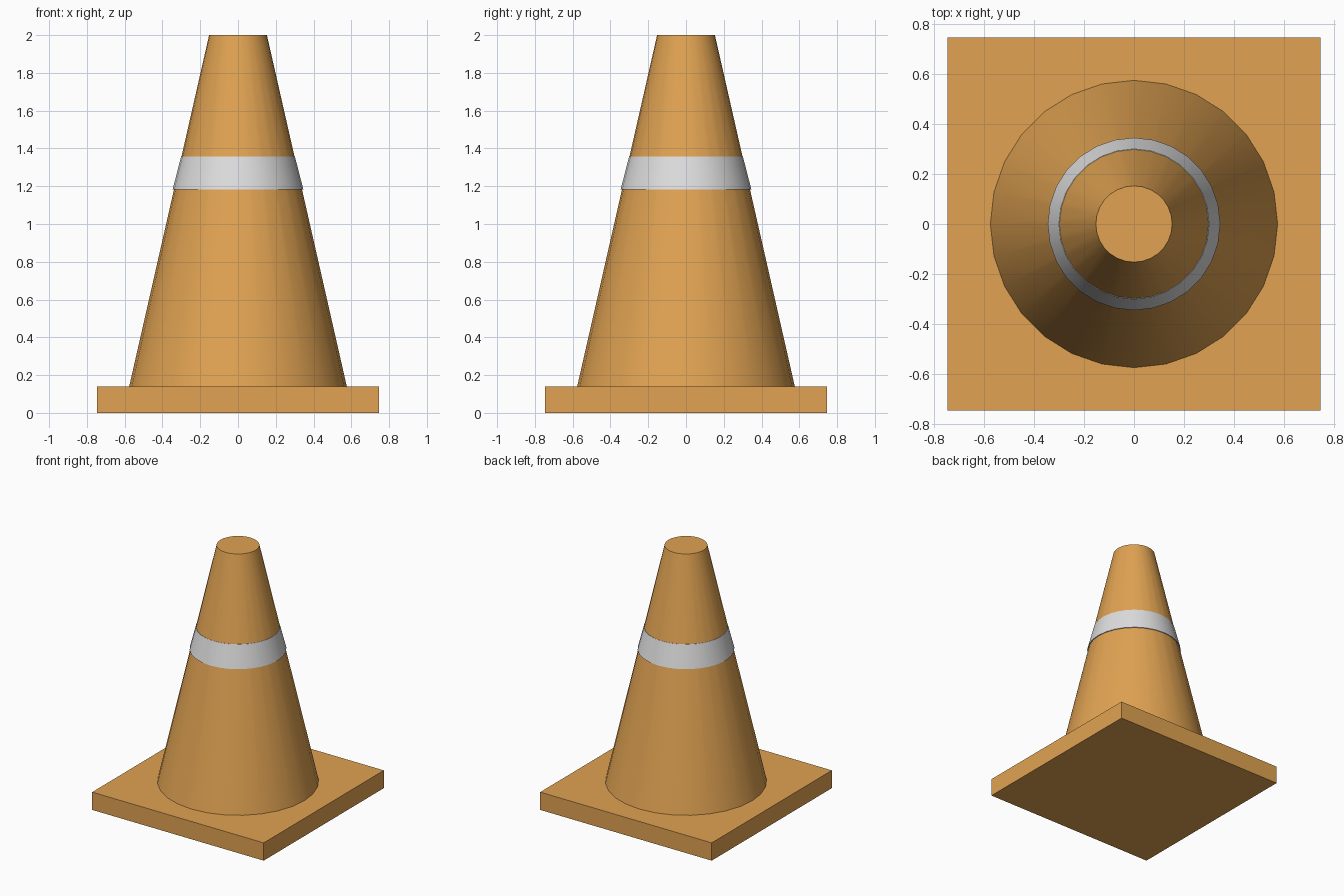
import bpy
import math

SIDES = 28

if "Cube" in bpy.data.objects:
    bpy.data.objects.remove(bpy.data.objects["Cube"], do_unlink=True)


def make_material(name, rgb):
    mat = bpy.data.materials.new(name)
    mat.use_nodes = True
    color = (*rgb, 1.0)
    mat.diffuse_color = color
    mat.node_tree.nodes["Principled BSDF"].inputs["Base Color"].default_value = color
    return mat


def frustum(name, r_bottom, r_top, z_bottom, z_top, mat):
    bpy.ops.mesh.primitive_cone_add(
        vertices=SIDES, radius1=r_bottom, radius2=r_top,
        depth=z_top - z_bottom, location=(0, 0, (z_bottom + z_top) / 2))
    obj = bpy.context.object
    obj.name = name
    obj.data.materials.append(mat)
    bpy.ops.object.shade_smooth_by_angle(angle=math.radians(30))
    return obj


orange = make_material("warm orange", (0.75, 0.365, 0.085))
silver = make_material("light grey", (0.73, 0.73, 0.74))

# Square base slab
bpy.ops.mesh.primitive_cube_add(size=1, location=(0, 0, 0.07))
base = bpy.context.object
base.name = "base_plate"
base.scale = (1.494, 1.494, 0.14)
bpy.ops.object.transform_apply(location=False, rotation=False, scale=True)
base.data.materials.append(orange)

# Tapered body and the slightly flared reflective band
frustum("cone_body", 0.576, 0.153, 0.14, 2.0, orange)
frustum("reflective_band", 0.346, 0.301, 1.183, 1.358, silver)
